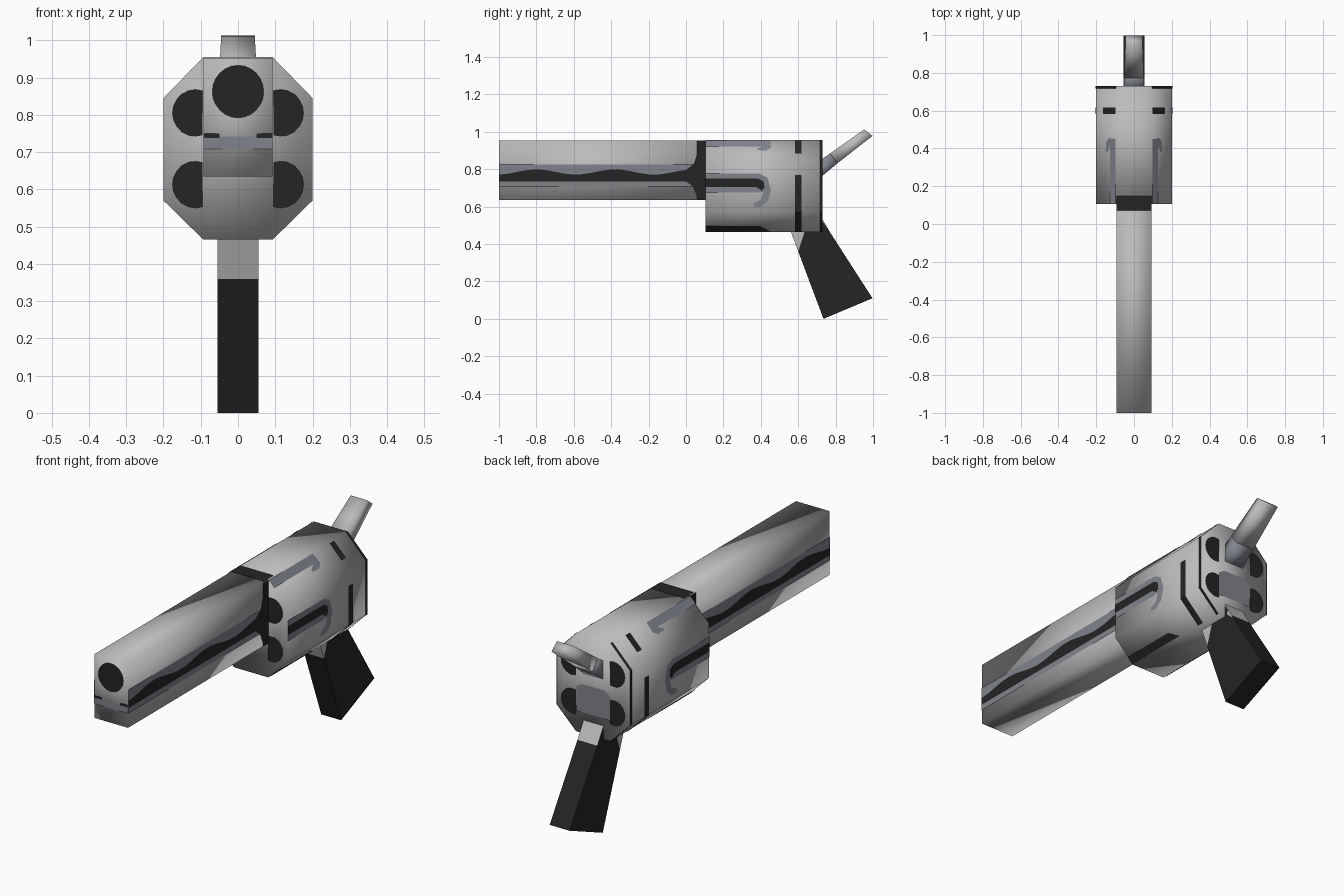
import bpy, math
from mathutils import Vector

if "Cube" in bpy.data.objects:
    bpy.data.objects.remove(bpy.data.objects["Cube"])


def material(name, col):
    m = bpy.data.materials.new(name)
    m.diffuse_color = (*col, 1)
    m.use_nodes = True
    m.node_tree.nodes["Principled BSDF"].inputs["Base Color"].default_value = m.diffuse_color
    return m


METAL = material("light_metal", (0.50, 0.50, 0.50))
SHADE = material("blue_grey_metal", (0.22, 0.23, 0.27))
BLACK = material("black", (0.018, 0.018, 0.018))


def mesh_object(name, verts, faces, mat, smooth=False):
    me = bpy.data.meshes.new(name)
    me.from_pydata(verts, [], faces)
    me.materials.append(mat)
    for p in me.polygons:
        p.use_smooth = smooth
    ob = bpy.data.objects.new(name, me)
    bpy.context.collection.objects.link(ob)
    return ob


def prism(name, a, b, mat, smooth=True):
    """Closed solid between two matching outlines, wound outwards."""
    n = len(a)
    faces = [list(range(n))[::-1], list(range(n, 2 * n))]
    faces += [[i, (i + 1) % n, n + (i + 1) % n, n + i] for i in range(n)]
    ob = mesh_object(name, list(a) + list(b), faces, mat, smooth)
    c = sum((Vector(v) for v in list(a) + list(b)), Vector()) / (2 * n)
    p = ob.data.polygons[0]
    if p.normal.dot(p.center - c) < 0:
        ob.data.flip_normals()
    return ob


def plates(name, outlines, outward, mat):
    """Thin painted patches, each turned to face its outward direction."""
    verts, faces = [], []
    for pts, out in zip(outlines, outward):
        pts = [Vector(p) for p in pts]
        n = sum((pts[i].cross(pts[(i + 1) % len(pts)]) for i in range(len(pts))), Vector())
        if n.dot(Vector(out)) < 0:
            pts.reverse()
        faces.append(range(len(verts), len(verts) + len(pts)))
        verts += pts
    return mesh_object(name, verts, [list(f) for f in faces], mat)


def on_side(name, pts, mat, half, lift=0.002):
    """Patch given as (y, z) on both sides; half(z) is the half width there."""
    outs, dirs = [], []
    for s in (1, -1):
        outs.append([(s * (half(z) + lift), y, z) for y, z in pts])
        dirs.append((s, 0, 0))
    plates(name, outs, dirs, mat)


def on_end(name, outline, y, mat, mirror=True):
    """Patch given as (x, z) on a front or back face."""
    sides = (1, -1) if mirror else (1,)
    facing = (0, -1, 0) if "front" in name else (0, 1, 0)
    plates(name, [[(s * x, y, z) for x, z in outline] for s in sides],
           [facing] * len(sides), mat)


def rect(a0, b0, a1, b1):
    return [(a0, b0), (a1, b0), (a1, b1), (a0, b1)]


# Barrel
BW = 0.093
bar = [(-BW, 0.635), (BW, 0.635), (BW, 0.953), (-BW, 0.953)]
prism("barrel", [(x, -1, z) for x, z in bar], [(x, 0.12, z) for x, z in bar], METAL)

# Octagonal cylinder drum
CW, Z0, Z1, Z2, Z3 = 0.2, 0.465, 0.57, 0.845, 0.955
octo = [(BW, Z0), (CW, Z1), (CW, Z2), (BW, Z3), (-BW, Z3), (-CW, Z2), (-CW, Z1), (-BW, Z0)]
YF, YB = 0.105, 0.73
prism("drum", [(x, YF, z) for x, z in octo], [(x, YB, z) for x, z in octo], METAL)


def drum_half(z):
    if z > Z2:
        return CW - (CW - BW) * (z - Z2) / (Z3 - Z2)
    if z < Z1:
        return CW - (CW - BW) * (Z1 - z) / (Z1 - Z0)
    return CW


def barrel_half(z):
    return BW


# Hammer: grey root and light tip
def hammer_ring(top, low, w):
    return [(-w, *low), (w, *low), (w, *top), (-w, *top)]


root = hammer_ring((0.70, 0.835), (0.70, 0.74), 0.054)
mid = hammer_ring((0.772, 0.885), (0.81, 0.832), 0.052)
tip = hammer_ring((0.953, 1.013), (0.997, 0.978), 0.045)
prism("hammer_root", root, mid, SHADE)
prism("hammer_tip", mid, tip, METAL)

# Grip with light metal at the front and back of its neck
GW = 0.055
for name, prof, mat in (
    ("grip", [(0.60, 0.36), (0.735, 0.0), (0.997, 0.11), (0.775, 0.455), (0.735, 0.515),
              (0.645, 0.50)], BLACK),
    ("grip_neck_front", [(0.548, 0.50), (0.60, 0.36), (0.645, 0.50)], METAL),
    ("grip_neck_back", [(0.72, 0.50), (0.74, 0.475), (0.79, 0.43), (0.722, 0.545)], METAL),
):
    prism(name, [(-GW, y, z) for y, z in prof], [(GW, y, z) for y, z in prof], mat, False)

# Barrel stripes: grey band with a wavy black line flaring into the rear collar
on_side("barrel_band", rect(-1, 0.708, 0.06, 0.825), SHADE, barrel_half, 0.0015)
wave = [(-1 + i * 0.05, 0.785 + 0.014 * math.cos((-1 + i * 0.05 + 0.8) * 2 * math.pi / 0.42))
        for i in range(21)]
on_side("barrel_line", [(-1, 0.735)] + [(0.0, 0.735), (0.04, 0.705), (0.06, 0.655),
        (0.06, 0.88), (0.045, 0.83)] + wave[::-1], BLACK, barrel_half, 0.003)
on_side("barrel_collar", rect(0.06, 0.637, 0.105, 0.953), BLACK, barrel_half, 0.003)
plates("barrel_collar_top", [[(x, y, 0.957) for x, y in rect(-BW, 0.072, BW, 0.148)]],
       [(0, 0, 1)], BLACK)

# Muzzle
on_end("front_bore", [(0.069 * math.cos(i * math.pi / 12), 0.862 + 0.071 * math.sin(i * math.pi / 12))
                      for i in range(24)], -1.003, BLACK, False)
on_end("front_band", rect(-BW, 0.708, BW, 0.742), -1.002, SHADE, False)
on_end("front_tick", rect(0.05, 0.738, BW, 0.75), -1.003, BLACK)


# Chambers on both ends of the drum, cut straight on the inner side
def chamber(cz):
    return [(max(BW, 0.114 + 0.062 * math.cos(i * math.pi / 10)),
             cz + 0.063 * math.sin(i * math.pi / 10)) for i in range(-6, 7)]


for end, y in (("front", YF - 0.003), ("back", YB + 0.003)):
    on_end(end + "_chamber_upper", chamber(0.805), y, BLACK)
    on_end(end + "_chamber_lower", chamber(0.613), y, BLACK)
on_end("back_plate", [(-BW, 0.57), (BW, 0.57), (BW, 0.69), (0.06, 0.71), (-0.06, 0.71), (-BW, 0.69)],
       YB + 0.002, SHADE, False)

# Flutes on the drum side: grey hook with black core
on_side("flute_shade", [(YF, 0.675), (YF, 0.778), (0.39, 0.778), (0.435, 0.755), (0.455, 0.69),
        (0.44, 0.63), (0.40, 0.597), (0.36, 0.60), (0.365, 0.62), (0.40, 0.635),
        (0.415, 0.68), (0.39, 0.675)], SHADE, drum_half)
on_side("flute_core", [(YF, 0.705), (YF, 0.75), (0.385, 0.75), (0.415, 0.735), (0.42, 0.70),
        (0.405, 0.685), (0.375, 0.705)], BLACK, drum_half, 0.0035)
on_side("upper_flute", [(YF, 0.922), (YF, 0.953), (0.45, 0.953), (0.455, 0.915), (0.43, 0.90),
        (0.38, 0.902), (0.38, 0.91), (0.41, 0.922)], SHADE, drum_half, 0.003)
on_side("lower_flute", [(YF, 0.467), (YF, 0.495), (0.40, 0.495), (0.45, 0.467)],
        BLACK, drum_half, 0.003)

# Notches and black rear edge
for i, (y0, z0, y1, z1) in enumerate((
        (0.582, 0.885, 0.618, 0.953), (0.582, Z1, 0.618, 0.768), (0.582, Z0, 0.618, Z1),
        (0.717, Z0, YB, Z1), (0.717, Z1, YB, Z2), (0.717, Z2, YB, Z3))):
    on_side(("notch_%d" if i < 3 else "rear_edge_%d") % i, rect(y0, z0, y1, z1),
            BLACK, drum_half, 0.003)
